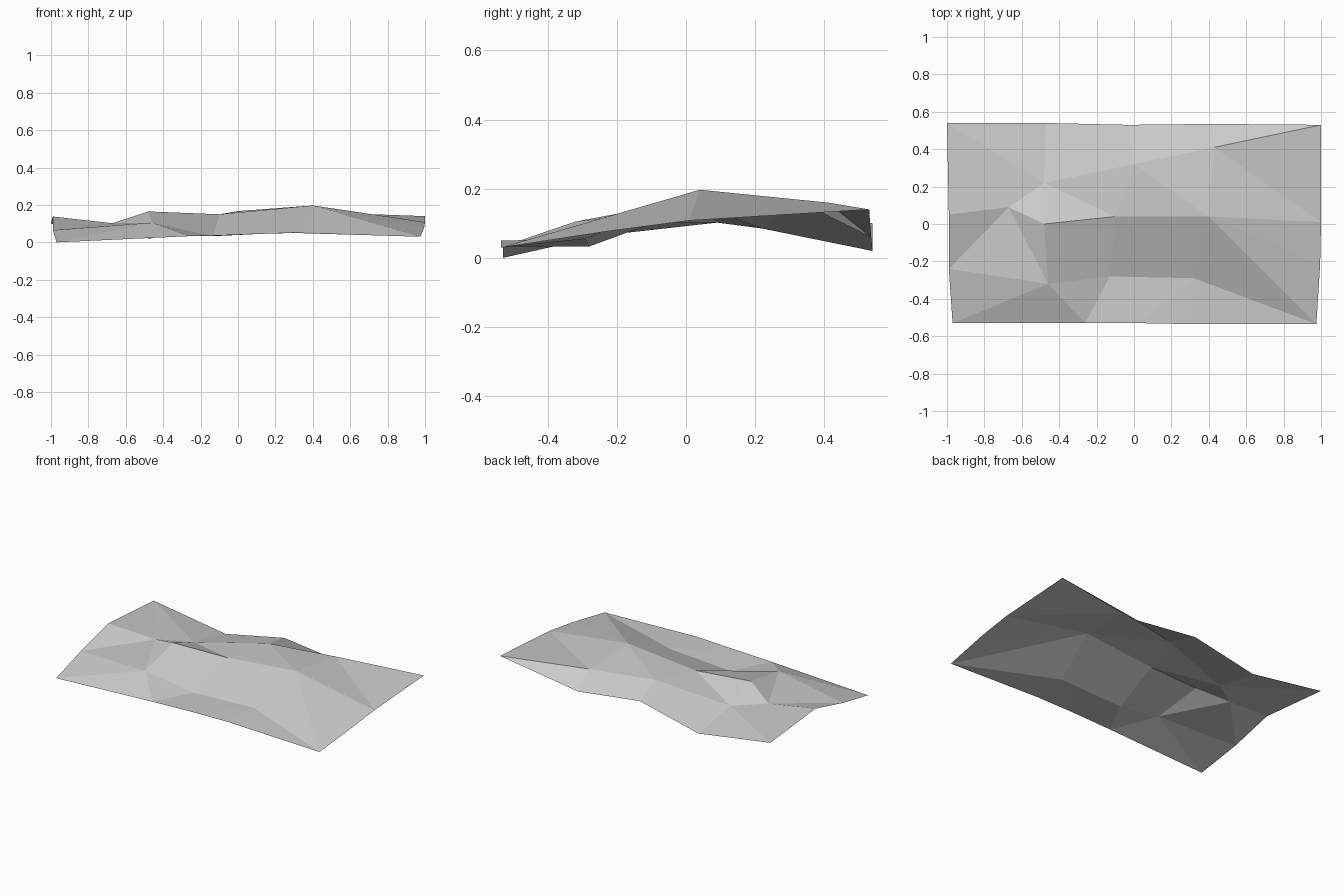
import bpy
import bmesh

default_cube = bpy.data.objects.get("Cube")
if default_cube:
    bpy.data.objects.remove(default_cube, do_unlink=True)

# Cross contours of the terrain sheet, front to back, each from -x to +x
left_back_corner = (-1, .54, .1)
right_back_corner = (1, .53, .14)
right_front_corner = (.975, -.535, .03)
front_edge = [(-.97, -.53, 0), (-.26, -.53, .033), (.03, -.53, .043),
              (.3, -.535, .05), right_front_corner]
lower_slope = [(-.99, -.24, .065), (-.46, -.32, .105), (-.13, -.28, .033),
               (.32, -.29, .055), right_front_corner, (.995, -.22, .078)]
ridge = [(-.99, .05, .138), (-.67, .09, .102), (-.48, 0, .165),
         (-.1, .04, .15), (.4, .04, .197), (1, .01, .108)]
back_crest = [left_back_corner, (-.48, .22, .085), (0, .32, .167),
              (.43, .41, .16), right_back_corner]
back_edge = [left_back_corner, (-.47, .54, .02), (-.03, .53, .115),
             (.42, .535, .06), right_back_corner]

bm = bmesh.new()
shared_verts = {}


def vertex(point):
    """Reuse the vertex when two contours meet at a point."""
    if point not in shared_verts:
        shared_verts[point] = bm.verts.new(point)
    return shared_verts[point]


def stitch(near, far, steps):
    """Zip two contours: N advances near, F advances far, B advances both."""
    i = j = 0
    for step in steps:
        next_i = i + (step in "NB")
        next_j = j + (step in "FB")
        corners = [near[i], near[next_i], far[next_j], far[j]]
        bm.faces.new([vertex(p) for p in dict.fromkeys(corners)])
        i, j = next_i, next_j


# Faceted strips between neighbouring contours
stitch(front_edge, lower_slope, "FNFBNN")
stitch(lower_slope, ridge, "FNFBBNNF")
stitch(ridge, back_crest, "NFNNFNFNF")
stitch(back_crest, back_edge, "BBBB")
bm.normal_update()

mesh = bpy.data.meshes.new("terrain_sheet")
bm.to_mesh(mesh)
bm.free()

# Plain stone colour over the whole sheet
stone = bpy.data.materials.new("stone_grey")
stone.use_nodes = True
colour = (.6, .6, .6, 1)
stone.diffuse_color = colour
for node in stone.node_tree.nodes:
    if node.type == "BSDF_PRINCIPLED":
        node.inputs["Base Color"].default_value = colour
mesh.materials.append(stone)

terrain = bpy.data.objects.new("terrain_sheet", mesh)
bpy.context.scene.collection.objects.link(terrain)
